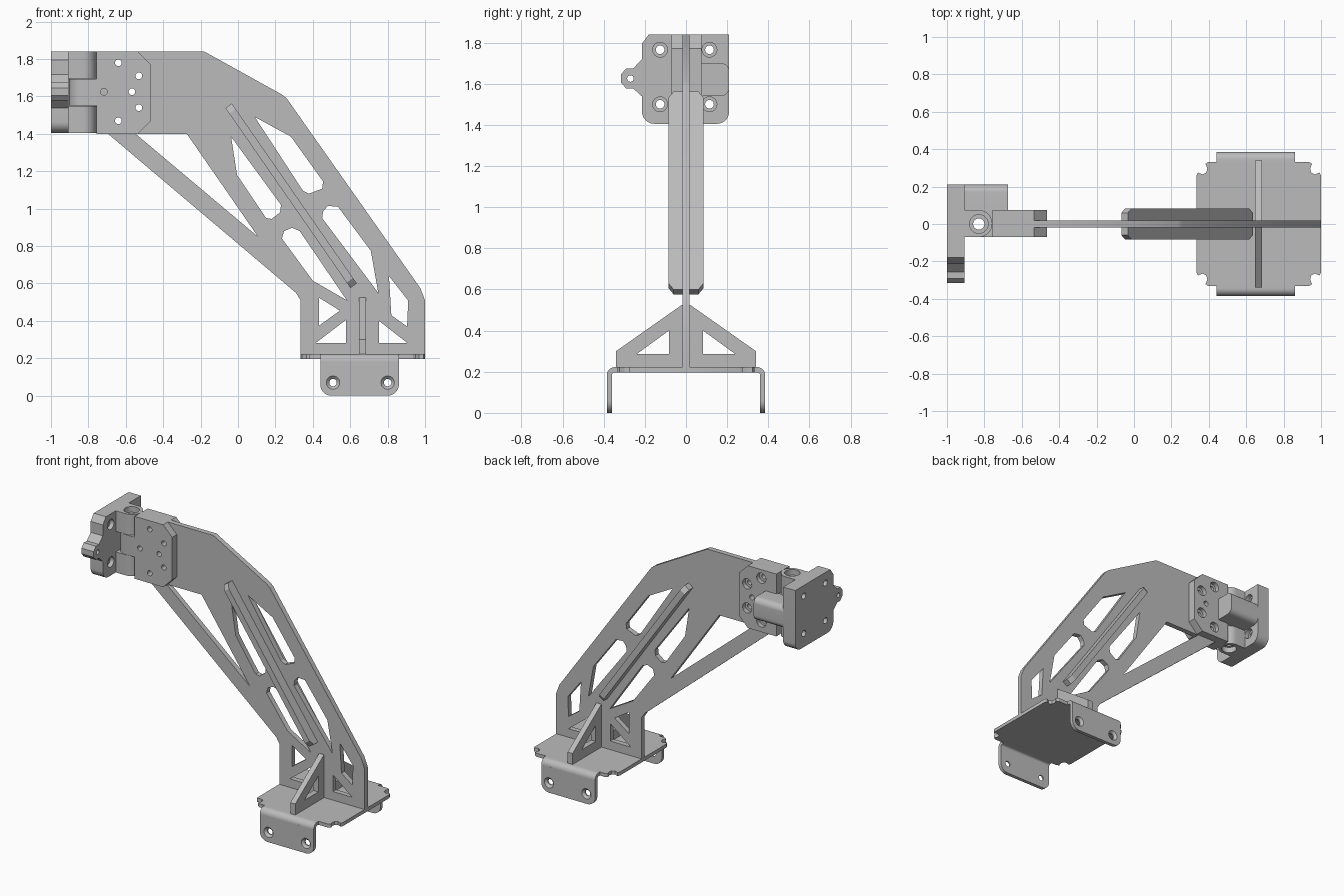
import bpy, bmesh
from math import cos, sin, pi, radians
from mathutils import Vector, Matrix

cube = bpy.data.objects.get("Cube")
if cube:
    bpy.data.objects.remove(cube)

grey = bpy.data.materials.new("machined grey")
grey.use_nodes = True
GREY = (0.5, 0.5, 0.5, 1)
grey.diffuse_color = GREY
grey.node_tree.nodes["Principled BSDF"].inputs["Base Color"].default_value = GREY

X, Y, Z = Vector((1, 0, 0)), Vector((0, 1, 0)), Vector((0, 0, 1))


def circle(u, v, r, n=24):
    return [(u + r * cos(2 * pi * i / n), v + r * sin(2 * pi * i / n)) for i in range(n)]


def arc(u, v, r, a, b, n=10):
    angles = [radians(a + (b - a) * i / n) for i in range(n + 1)]
    return [(u + r * cos(t), v + r * sin(t)) for t in angles]


def mirror(points):
    return [(-u, v) for u, v in points]


def plate(name, outline, thick, u, v, origin, holes=()):
    """Extrude an outline with holes, centred on the plane (origin, u, v)."""
    curve = bpy.data.curves.new(name, 'CURVE')
    curve.dimensions, curve.fill_mode, curve.extrude = '2D', 'BOTH', thick / 2
    for loop in [outline, *holes]:
        spline = curve.splines.new('POLY')
        spline.points.add(len(loop) - 1)
        for p, (a, b) in zip(spline.points, loop):
            p.co = (a, b, 0, 1)
        spline.use_cyclic_u = True
    temp = bpy.data.objects.new(name, curve)
    mesh = bpy.data.meshes.new_from_object(temp)
    bpy.data.objects.remove(temp)
    bpy.data.curves.remove(curve)
    frame = Matrix((u, v, u.cross(v))).transposed().to_4x4()
    mesh.transform(Matrix.Translation(origin) @ frame)
    bm = bmesh.new()
    bm.from_mesh(mesh)
    bmesh.ops.remove_doubles(bm, verts=bm.verts, dist=0.0001)
    bmesh.ops.recalc_face_normals(bm, faces=bm.faces)
    bm.to_mesh(mesh)
    bm.free()
    mesh.name = name
    mesh.materials.clear()
    mesh.materials.append(grey)
    obj = bpy.data.objects.new(name, mesh)
    bpy.context.collection.objects.link(obj)
    return obj


def bore(obj, places, axis, r_in, r_out, depth):
    """Cut recesses: each place is on the surface, axis points outwards."""
    bm = bmesh.new()
    turn = axis.to_track_quat('Z', 'Y').to_matrix().to_4x4()
    slope = (r_out - r_in) / depth
    for place in places:
        bmesh.ops.create_cone(bm, cap_ends=True, segments=24, radius1=r_in,
                              radius2=r_out + slope * 0.01, depth=depth + 0.01,
                              matrix=Matrix.Translation(Vector(place) - axis * (depth - 0.01) / 2) @ turn)
    mesh = bpy.data.meshes.new("cutter")
    bm.to_mesh(mesh)
    bm.free()
    cutter = bpy.data.objects.new("cutter", mesh)
    cutter.hide_render = True
    bpy.context.collection.objects.link(cutter)
    mod = obj.modifiers.new("bore", 'BOOLEAN')
    mod.operation, mod.solver, mod.object = 'DIFFERENCE', 'EXACT', cutter
    bpy.context.view_layer.objects.active = obj
    bpy.ops.object.modifier_apply(modifier=mod.name)
    bpy.data.objects.remove(cutter)


parts = []

# Main truss web with lightening holes
clamp_holes = [(-0.64, 1.78), (-0.53, 1.71), (-0.53, 1.54), (-0.64, 1.47),
               (-0.717, 1.625), (-0.567, 1.625)]
web = [(-0.695, 1.4), (-0.695, 1.84), (-0.18, 1.84), (0.235, 1.61), (0.26, 1.59),
       (0.975, 0.575), (1, 0.51), (1, 0.21), (0.335, 0.21), (0.335, 0.51), (0.31, 0.55)]
web_holes = [
    [(-0.55, 1.4), (0.107, 0.85), (-0.27, 1.4)],
    [(-0.037, 1.385), (-0.005, 1.18), (0.15, 0.95), (0.18, 0.945), (0.225, 0.98), (0.23, 1.02)],
    [(0.09, 1.49), (0.283, 1.385), (0.455, 1.145), (0.45, 1.107), (0.38, 1.08), (0.347, 1.096)],
    [(0.455, 0.985), (0.48, 1.015), (0.535, 1.01), (0.71, 0.775), (0.75, 0.55), (0.45, 0.95)],
    [(0.235, 0.84), (0.246, 0.88), (0.289, 0.898), (0.33, 0.88), (0.582, 0.51), (0.4, 0.615)],
    [(0.807, 0.64), (0.91, 0.508), (0.904, 0.37), (0.82, 0.43)],
    [(0.433, 0.524), (0.545, 0.455), (0.433, 0.374)],
    [(0.578, 0.406), (0.578, 0.283), (0.417, 0.283)],
    [(0.754, 0.4), (0.904, 0.283), (0.754, 0.283)]]
# the first opening meets the web edge only at the clamp line
web_holes[0] = [(-0.545, 1.398), (0.107, 0.85), (-0.272, 1.398)]
bolt_holes = [circle(x, z, 0.018, 16) for x, z in clamp_holes if x > -0.7]
parts.append(plate("truss_web", web, 0.036, X, Z, (0, 0, 0), web_holes + bolt_holes))

# Stiffening rib running along the truss
start, end = Vector((-0.05, 0, 1.55)), Vector((0.618, 0, 0.588))
half = (end - start).length / 2
rib = [(half, 0.06), (half - 0.035, 0.084), (0.035 - half, 0.084), (-half, 0.06)]
rib += [(a, -b) for a, b in reversed(rib)]
parts.append(plate("diagonal_rib", rib, 0.042, (end - start).normalized(), Y, (start + end) / 2))

# Cross gusset on the base
side = [(0.34, 0.215), (0.34, 0.3), (0.02, 0.525)]
window = [(0.083, 0.287), (0.238, 0.287), (0.083, 0.4)]
parts.append(plate("cross_gusset", side + mirror(side)[::-1], 0.038, Y, Z, (0.666, 0, 0),
                   [window, mirror(window)]))

# Base plate with notched corners
corner = [(0.333, 0.26), (0.325, 0.275), (0.3, 0.265), (0.28, 0.275), (0.275, 0.298),
          (0.285, 0.322), (0.268, 0.332)]
base = []
for sx, sy in ((1, 1), (-1, 1), (-1, -1), (1, -1)):
    quarter = [(a * sx, b * sy) for a, b in corner]
    base += quarter if sx == sy else quarter[::-1]
parts.append(plate("base_plate", base, 0.025, X, Y, (0.667, 0, 0.21)))

# Folded side flanges with countersunk holes
flange = [(0.86, 0.183), (0.44, 0.183)] + arc(0.5, 0.06, 0.06, 180, 270) + arc(0.8, 0.06, 0.06, 270, 360)
bend = [(0.32, 0.2225)] + arc(0.345, 0.1825, 0.04, 90, 0) + arc(0.345, 0.1825, 0.015, 0, 90) + [(0.32, 0.1975)]
screws = (0.508, 0.8)
for s, label in ((-1, "front"), (1, "back")):
    tab = plate(label + "_flange", flange, 0.025, X, Z, (0, s * 0.3725, 0),
                [circle(x, 0.07, 0.02) for x in screws])
    bore(tab, [(x, s * 0.385, 0.07) for x in screws], Y * s, 0.02, 0.036, 0.015)
    fold = bend if s > 0 else mirror(bend)
    parts += [tab, plate(label + "_flange_bend", fold, 0.42, Y, Z, (0.65, 0, 0))]

# Clamp block holding the web end
block = [(-0.757, 1.4), (-0.535, 1.4), (-0.465, 1.47), (-0.465, 1.77), (-0.535, 1.84), (-0.757, 1.84)]
clamp = plate("clamp_block", block, 0.145, X, Z, (0, 0.0025, 0),
              [circle(x, z, 0.018, 16) for x, z in clamp_holes])
bore(clamp, [(x, 0.075, z) for x, z in clamp_holes[:4]], Y, 0.036, 0.036, 0.03)
parts.append(clamp)

# Hinge knuckles: outer pair on the face plate, middle one on the clamp
px, py, pr = -0.83, 0.0025, 0.0725
outer = [(-0.91, py - pr)] + arc(px, py, pr, -90, 90, 16) + [(-0.91, py + pr)]
middle = [(-0.75, py + pr)] + arc(px, py, pr, 90, 270, 16) + [(-0.75, py - pr)]
pin = [circle(px, 0, 0.03)]
for label, z, s in (("lower", 1.4775, -1), ("upper", 1.7675, 1)):
    knuckle = plate(label + "_knuckle", outer, 0.145, X, Y, (0, 0, z), pin)
    bore(knuckle, [(px, 0, z + s * 0.0725)], Z * s, 0.05, 0.05, 0.04)
    parts.append(knuckle)
parts.append(plate("middle_knuckle", middle, 0.14, X, Y, (0, 0, 1.6225), pin))

# Face plate with ear and counterbored bolt holes
face = [(0.21, 1.84), (-0.18, 1.84), (-0.214, 1.795), (-0.214, 1.718), (-0.257, 1.674),
        (-0.291, 1.674), (-0.316, 1.645), (-0.316, 1.606), (-0.291, 1.577), (-0.257, 1.577),
        (-0.214, 1.538)]
face += arc(-0.154, 1.465, 0.06, 180, 270) + arc(0.15, 1.465, 0.06, 270, 360)
bolts = [(y, z) for y in (-0.126, 0.114) for z in (1.5, 1.765)]
front = plate("face_plate", face, 0.095, Y, Z, (-0.9525, 0, 0),
              [circle(y, z, 0.021) for y, z in bolts] + [circle(-0.27, 1.625, 0.016, 16)])
bore(front, [(-0.905, y, z) for y, z in bolts], X, 0.036, 0.036, 0.03)
parts.append(front)

# Latch housing behind the hinge
latch = [(0.06, 1.54)] + arc(0.17, 1.58, 0.04, 270, 360) + arc(0.17, 1.66, 0.04, 0, 90) + [(0.06, 1.7)]
parts.append(plate("latch_housing", latch, 0.235, Y, Z, (-0.7925, 0, 0)))

# Smooth the round surfaces, keep edges sharp
bpy.ops.object.select_all(action='DESELECT')
for part in parts:
    part.select_set(True)
bpy.context.view_layer.objects.active = parts[0]
bpy.ops.object.shade_smooth_by_angle(angle=radians(30))
